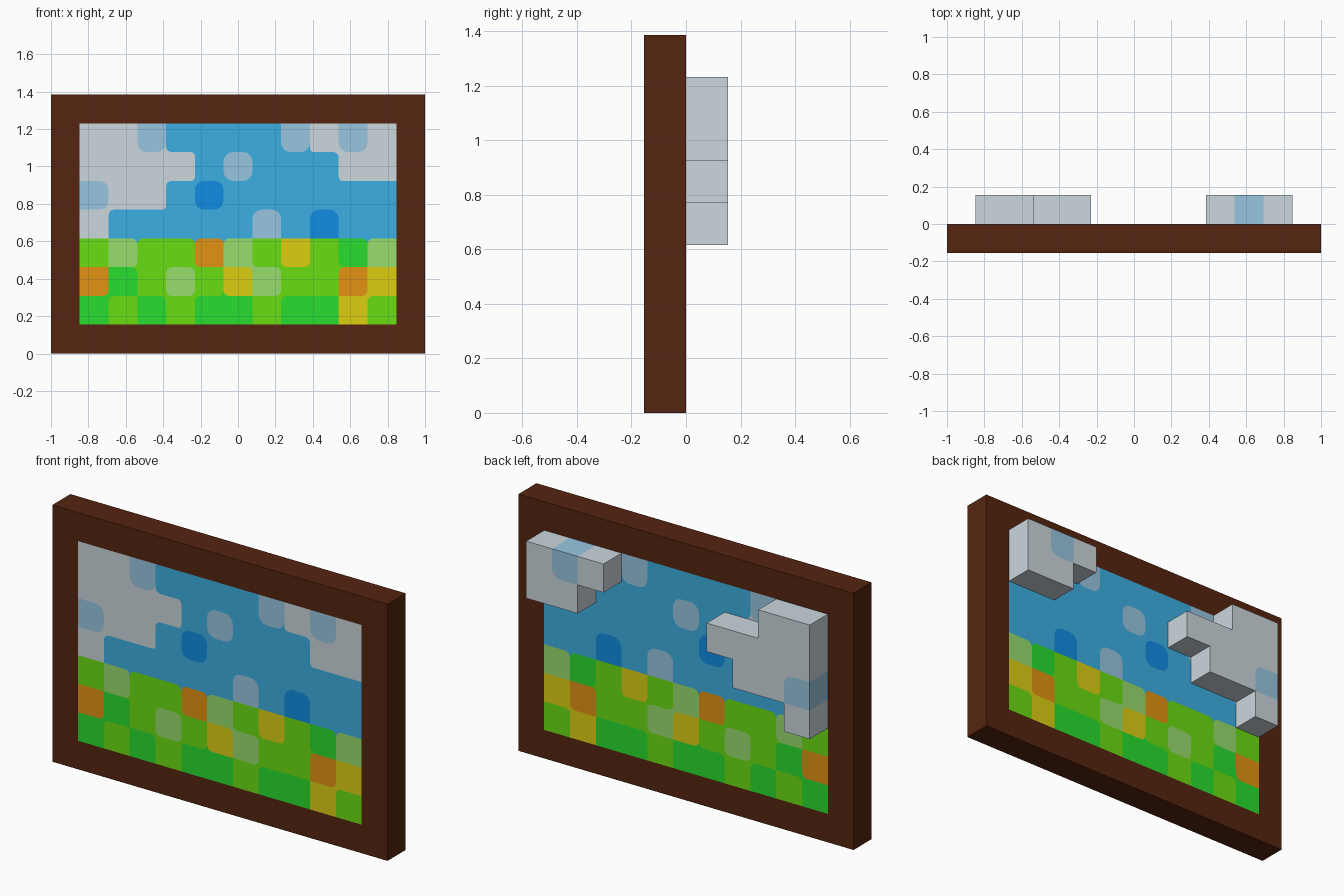
import bpy, bmesh, math

if "Cube" in bpy.data.objects:
    bpy.data.objects.remove(bpy.data.objects["Cube"], do_unlink=True)

CELL = 2 / 13                    # picture is 11 x 7 cells, frame adds one cell all round
COLS, ROWS = 11, 7

# Letter for each colour: name and sRGB value
PALETTE = {
    "F": ("dark_wood", "552510"),
    "G": ("cloud_grey", "CBD7DD"),
    "L": ("misty_blue", "98C6E0"),
    "B": ("sky_blue", "3CAFE2"),
    "D": ("deep_blue", "108CE2"),
    "m": ("lime_green", "6ADD12"),
    "g": ("leaf_green", "27DD2E"),
    "s": ("sage_green", "98DD6E"),
    "o": ("flower_orange", "E29312"),
    "y": ("flower_yellow", "DDCF12"),
}

# Picture, top row first
PICTURE = [
    "GGLBBBBLGLG",
    "GGGGBLBBBGG",
    "LGGBDBBBBBB",
    "GBBBBBLBDBB",
    "msmmosmymgs",
    "ogmsmysmmoy",
    "gmgmggmggym",
]

# Cells raised on the back
RAISED = [
    "##......###",
    "####.....##",
    "###........",
    "#..........",
]


def linear(hex_pair):
    v = int(hex_pair, 16) / 255
    return v / 12.92 if v < 0.04045 else ((v + 0.055) / 1.055) ** 2.4


def make_material(name, code):
    colour = [linear(code[i:i + 2]) for i in (0, 2, 4)] + [1]
    mat = bpy.data.materials.new(name)
    mat.use_nodes = True
    mat.diffuse_color = colour
    bsdf = mat.node_tree.nodes["Principled BSDF"]
    bsdf.inputs["Base Color"].default_value = colour
    bsdf.inputs["Roughness"].default_value = 0.9
    return mat


MATERIALS = {k: make_material(*v) for k, v in PALETTE.items()}
LETTERS = list(PALETTE)


def build(name, faces):
    """Object from (points, colour letter) pairs, keeping only the colours used."""
    used = [k for k in LETTERS if any(c == k for _, c in faces)]
    bm = bmesh.new()
    for pts, colour in faces:
        face = bm.faces.new([bm.verts.new(p) for p in pts])
        face.material_index = used.index(colour)
    bmesh.ops.remove_doubles(bm, verts=bm.verts, dist=0.0005)
    mesh = bpy.data.meshes.new(name)
    bm.to_mesh(mesh)
    bm.free()
    for k in used:
        mesh.materials.append(MATERIALS[k])
    obj = bpy.data.objects.new(name, mesh)
    bpy.context.collection.objects.link(obj)
    return obj


def cell(r, c):
    return PICTURE[r][c] if 0 <= r < ROWS and 0 <= c < COLS else None


def raised(r, c):
    return 0 <= r < len(RAISED) and 0 <= c < COLS and RAISED[r][c] == "#"


def centre(r, c):
    return (c - COLS / 2 + 0.5) * CELL, (ROWS - r + 0.5) * CELL


CORNERS = [(-1, -1), (1, -1), (1, 1), (-1, 1)]    # anticlockwise from lower left


def corner_fill(r, c, sx, sz, on_cloud):
    """Colour showing through a rounded corner, or None for a square one."""
    spots = [(r, c + sx), (r - sz, c), (r - sz, c + sx)]
    around = [cell(*s) for s in spots]
    if None in around or PICTURE[r][c] in around:
        return None
    if on_cloud and not all(raised(*s) for s in spots):
        return None
    best = max(around, key=around.count)
    return best if around.count(best) > 1 else None


def tile(r, c, on_cloud=False):
    """Flat cell outline with rounded corners, plus the corner patches."""
    x, z = centre(r, c)
    colour = PICTURE[r][c]
    radius = {"L": 0.05, "D": 0.05, "G": 0.02}.get(colour, 0.03)
    outline, patches = [], []
    for i, (sx, sz) in enumerate(CORNERS):
        tip = (x + sx * CELL / 2, z + sz * CELL / 2)
        fill = corner_fill(r, c, sx, sz, on_cloud)
        if fill is None:
            outline.append(tip)
            continue
        arc = []
        for k in range(5):
            a = math.pi + (i + k / 4) * math.pi / 2
            arc.append((tip[0] + radius * (math.cos(a) - sx),
                        tip[1] + radius * (math.sin(a) - sz)))
        outline += arc
        patches.append(([tip] + arc[::-1], fill))
    return [(outline, colour)] + patches


def front(shapes, y):
    return [([(x, y, z) for x, z in pts], k) for pts, k in shapes]


def back(shapes, y):
    return [([(x, y, z) for x, z in reversed(pts)], k) for pts, k in shapes]


# Picture panel and the clouds that stand out behind it
panel, clouds = [], []
for r in range(ROWS):
    for c in range(COLS):
        panel += front(tile(r, c), -CELL)
        if not raised(r, c):
            panel += back(tile(r, c), 0)
            continue
        clouds += back(tile(r, c, True), CELL)
        x, z = centre(r, c)
        for i, (dr, dc) in enumerate([(1, 0), (0, 1), (-1, 0), (0, -1)]):
            if not raised(r + dr, c + dc):
                (ax, az), (bx, bz) = [(x + sx * CELL / 2, z + sz * CELL / 2)
                                      for sx, sz in (CORNERS[i], CORNERS[(i + 1) % 4])]
                clouds.append(([(ax, 0, az), (ax, CELL, az), (bx, CELL, bz), (bx, 0, bz)][::-1],
                               PICTURE[r][c]))
build("picture_panel", panel)
build("back_clouds", clouds)

# Wooden frame: a rectangular ring
mid = (ROWS + 2) / 2 * CELL
outer = [(sx, mid + sz * mid) for sx, sz in CORNERS]
inner = [(sx * (1 - CELL), mid + sz * (mid - CELL)) for sx, sz in CORNERS]
frame = []
for i in range(4):
    j = (i + 1) % 4
    ring = [([outer[i], outer[j], inner[j], inner[i]], "F")]
    frame += front(ring, -CELL) + back(ring, 0)
    for a, b in ((outer[i], outer[j]), (inner[j], inner[i])):
        frame.append(([(a[0], -CELL, a[1]), (a[0], 0, a[1]),
                       (b[0], 0, b[1]), (b[0], -CELL, b[1])], "F"))
frame_obj = build("frame", frame)

# Consistent outward faces on the closed ring
bm = bmesh.new()
bm.from_mesh(frame_obj.data)
bmesh.ops.recalc_face_normals(bm, faces=bm.faces)
bm.to_mesh(frame_obj.data)
bm.free()
